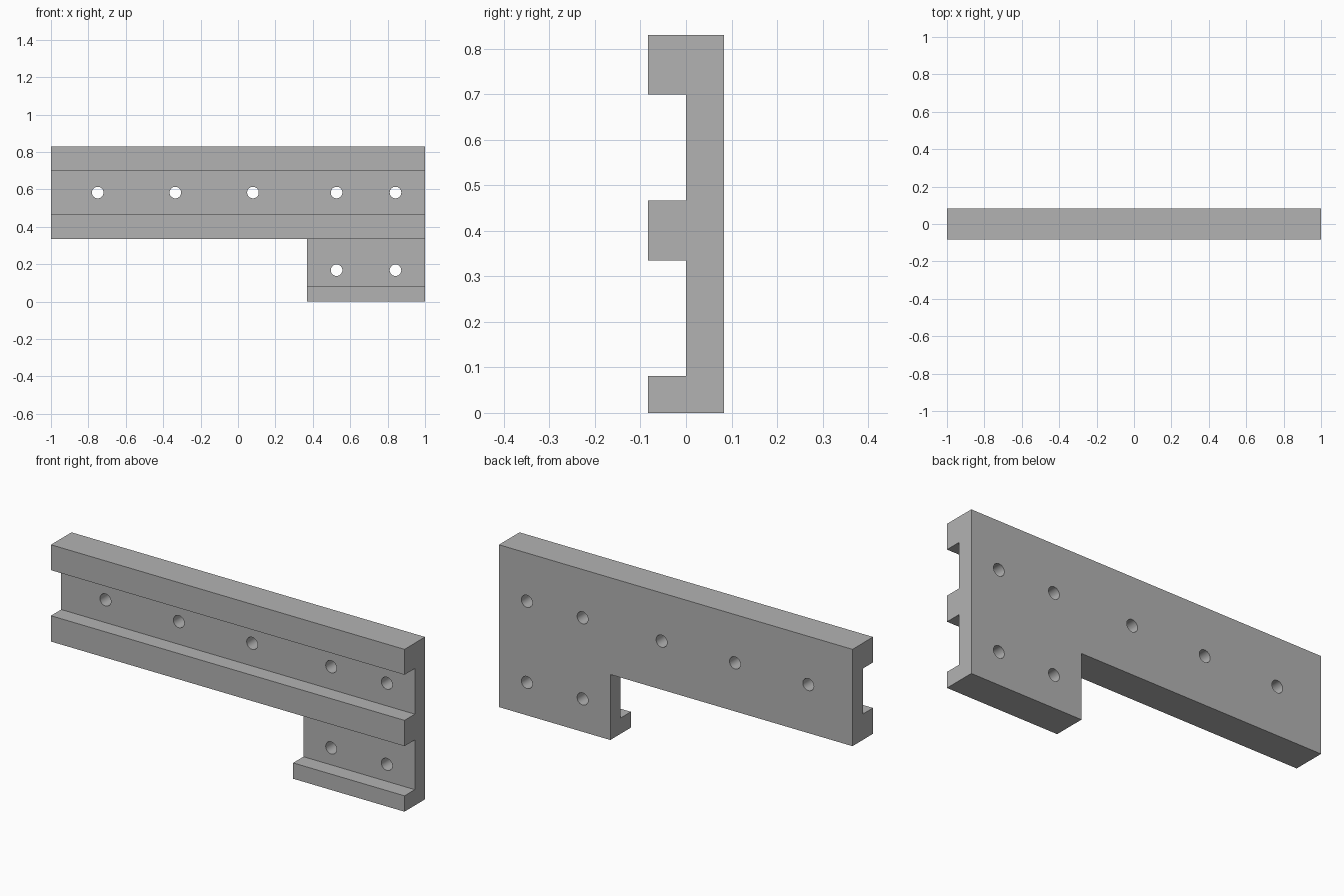
import bpy
import bmesh
import math
from mathutils import Matrix

if "Cube" in bpy.data.objects:
    bpy.data.objects.remove(bpy.data.objects["Cube"], do_unlink=True)

BACK, WEB, FRONT = 0.083, 0.0, -0.083
TOP, ARM_BOTTOM, FOOT_LEFT = 0.83, 0.335, 0.37
HOLE_RADIUS = 0.031

grey = bpy.data.materials.new("plain grey")
grey.use_nodes = True
colour = (0.45, 0.45, 0.45, 1)
grey.diffuse_color = colour
grey.node_tree.nodes["Principled BSDF"].inputs["Base Color"].default_value = colour


def add_object(name, bm):
    bmesh.ops.recalc_face_normals(bm, faces=bm.faces[:])
    mesh = bpy.data.meshes.new(name)
    bm.to_mesh(mesh)
    bm.free()
    mesh.materials.append(grey)
    obj = bpy.data.objects.new(name, mesh)
    bpy.context.collection.objects.link(obj)
    return obj


# Ribbed rail section, swept along x
profile = [(BACK, 0), (BACK, TOP), (FRONT, TOP), (FRONT, 0.70), (WEB, 0.70),
           (WEB, 0.467), (FRONT, 0.467), (FRONT, ARM_BOTTOM), (WEB, ARM_BOTTOM),
           (WEB, 0.081), (FRONT, 0.081), (FRONT, 0)]
bm = bmesh.new()
section = bm.faces.new([bm.verts.new((-1, y, z)) for y, z in profile])
sweep = bmesh.ops.extrude_face_region(bm, geom=[section])
bmesh.ops.translate(bm, vec=(2, 0, 0),
                    verts=[v for v in sweep["geom"] if isinstance(v, bmesh.types.BMVert)])
bracket = add_object("slotted_bracket", bm)

# Notch that leaves the foot under one end of the arm
bm = bmesh.new()
x0, x1, z0, z1 = -1.1, FOOT_LEFT, -0.1, ARM_BOTTOM
bmesh.ops.create_cube(bm, size=1, matrix=Matrix.Translation(((x0 + x1) / 2, 0, (z0 + z1) / 2))
                      @ Matrix.Diagonal((x1 - x0, 1, z1 - z0, 1)))
notch = add_object("notch_cutter", bm)

# Through holes along the arm and the foot
bm = bmesh.new()
centres = [(x, 0.583) for x in (-0.75, -0.335, 0.08, 0.527, 0.842)]
centres += [(x, 0.168) for x in (0.527, 0.842)]
for x, z in centres:
    bmesh.ops.create_cone(bm, cap_ends=True, segments=32, depth=0.5,
                          radius1=HOLE_RADIUS, radius2=HOLE_RADIUS,
                          matrix=Matrix.Translation((x, 0, z))
                          @ Matrix.Rotation(math.pi / 2, 4, "X"))
holes = add_object("hole_cutter", bm)

for cutter in (notch, holes):
    cut = bracket.modifiers.new(cutter.name, "BOOLEAN")
    cut.operation = "DIFFERENCE"
    cut.solver = "EXACT"
    cut.object = cutter

# Apply the cuts, then remove the cutters
bpy.context.view_layer.objects.active = bracket
bracket.select_set(True)
for cutter in (notch, holes):
    bpy.ops.object.modifier_apply(modifier=cutter.name)
    bpy.data.objects.remove(cutter, do_unlink=True)
bpy.ops.object.shade_smooth_by_angle(angle=math.radians(30))
